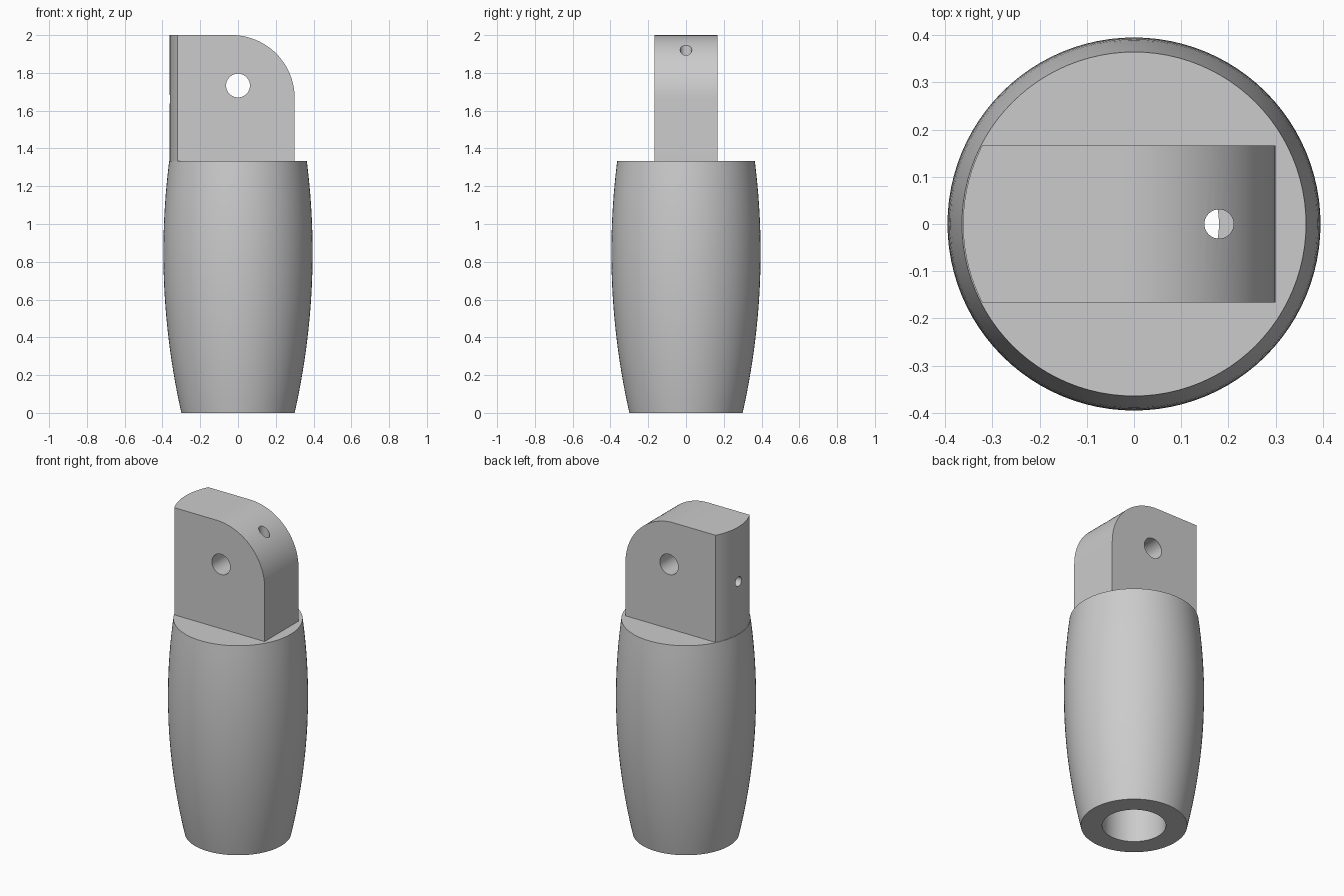
import bpy, bmesh, math
from mathutils import Matrix

if "Cube" in bpy.data.objects:
    bpy.data.objects.remove(bpy.data.objects["Cube"])

SEG = 96
SHOULDER = 4 / 3      # height where the round grip ends
RIM = 0.363           # grip radius at the shoulder

grey = bpy.data.materials.new("plain grey")
grey.diffuse_color = (0.6, 0.6, 0.6, 1)
grey.use_nodes = True
grey.node_tree.nodes["Principled BSDF"].inputs["Base Color"].default_value = grey.diffuse_color


def make_object(name, bm):
    bmesh.ops.recalc_face_normals(bm, faces=bm.faces)
    mesh = bpy.data.meshes.new(name)
    bm.to_mesh(mesh)
    bm.free()
    mesh.materials.append(grey)
    obj = bpy.data.objects.new(name, mesh)
    bpy.context.collection.objects.link(obj)
    return obj


def cylinder(name, radius, start, length, axis="Z", seg=48):
    """Cylinder centred on start and running along an axis."""
    turn = {"X": Matrix.Rotation(math.pi / 2, 4, "Y"),
            "Y": Matrix.Rotation(math.pi / 2, 4, "X"),
            "Z": Matrix.Identity(4)}[axis]
    bm = bmesh.new()
    bmesh.ops.create_cone(bm, cap_ends=True, segments=seg, radius1=radius,
                          radius2=radius, depth=length,
                          matrix=Matrix.Translation(start) @ turn)
    return make_object(name, bm)


def boolean(target, tool, operation):
    mod = target.modifiers.new(operation.lower(), "BOOLEAN")
    mod.operation = operation
    mod.solver = "EXACT"
    mod.object = tool
    bpy.context.view_layer.objects.active = target
    bpy.ops.object.modifier_apply(modifier=mod.name)
    bpy.data.objects.remove(tool, do_unlink=True)


# Barrel-shaped grip: bulging profile revolved around z
bm = bmesh.new()
rings = []
for i in range(25):
    z = SHOULDER * i / 24
    r = 0.395 - 0.1315 * (z - 0.85) ** 2
    rings.append([bm.verts.new((r * math.cos(2 * math.pi * k / SEG),
                                r * math.sin(2 * math.pi * k / SEG), z))
                  for k in range(SEG)])
for low, high in zip(rings, rings[1:]):
    for k in range(SEG):
        n = (k + 1) % SEG
        bm.faces.new((low[k], low[n], high[n], high[k]))
bm.faces.new(rings[0])
bm.faces.new(rings[-1])
handle = make_object("handle", bm)

# Flat tongue: side profile with one rounded top corner, extruded along y
R = 1 / 3
outline = [(-0.5, 1.2), (0.3, 1.2)]
for i in range(25):
    a = math.pi / 2 * i / 24
    outline.append((0.3 - R + R * math.cos(a), 2 - R + R * math.sin(a)))
outline.append((-0.5, 2.0))
bm = bmesh.new()
side = bm.faces.new([bm.verts.new((x, -1 / 6, z)) for x, z in outline])
out = bmesh.ops.extrude_face_region(bm, geom=[side])
bmesh.ops.translate(bm, vec=(0, 1 / 3, 0),
                    verts=[v for v in out["geom"] if isinstance(v, bmesh.types.BMVert)])
tongue = make_object("tongue", bm)

# Round the back edge of the tongue to the grip rim, then join them
boolean(tongue, cylinder("rim_trim", RIM - 0.001, (0, 0, 1.6), 1.2, seg=SEG), "INTERSECT")
boolean(handle, tongue, "UNION")

# Bore from below, pin hole across, and the two narrow cord holes
boolean(handle, cylinder("bore", 0.18, (0, 0, 0.45), 1.1, seg=64), "DIFFERENCE")
boolean(handle, cylinder("pin_hole", 0.063, (0, 0, 1.733), 1, "Y"), "DIFFERENCE")
boolean(handle, cylinder("cord_hole_down", 0.031, (0.18, 0, 1.55), 1.2, seg=32), "DIFFERENCE")
boolean(handle, cylinder("cord_hole_back", 0.03, (-0.16, 0, 1.66), 0.68, "X", 32), "DIFFERENCE")

# Smooth curves, sharp edges
bpy.ops.object.select_all(action="DESELECT")
handle.select_set(True)
bpy.context.view_layer.objects.active = handle
bpy.ops.object.shade_smooth_by_angle(angle=math.radians(30))
